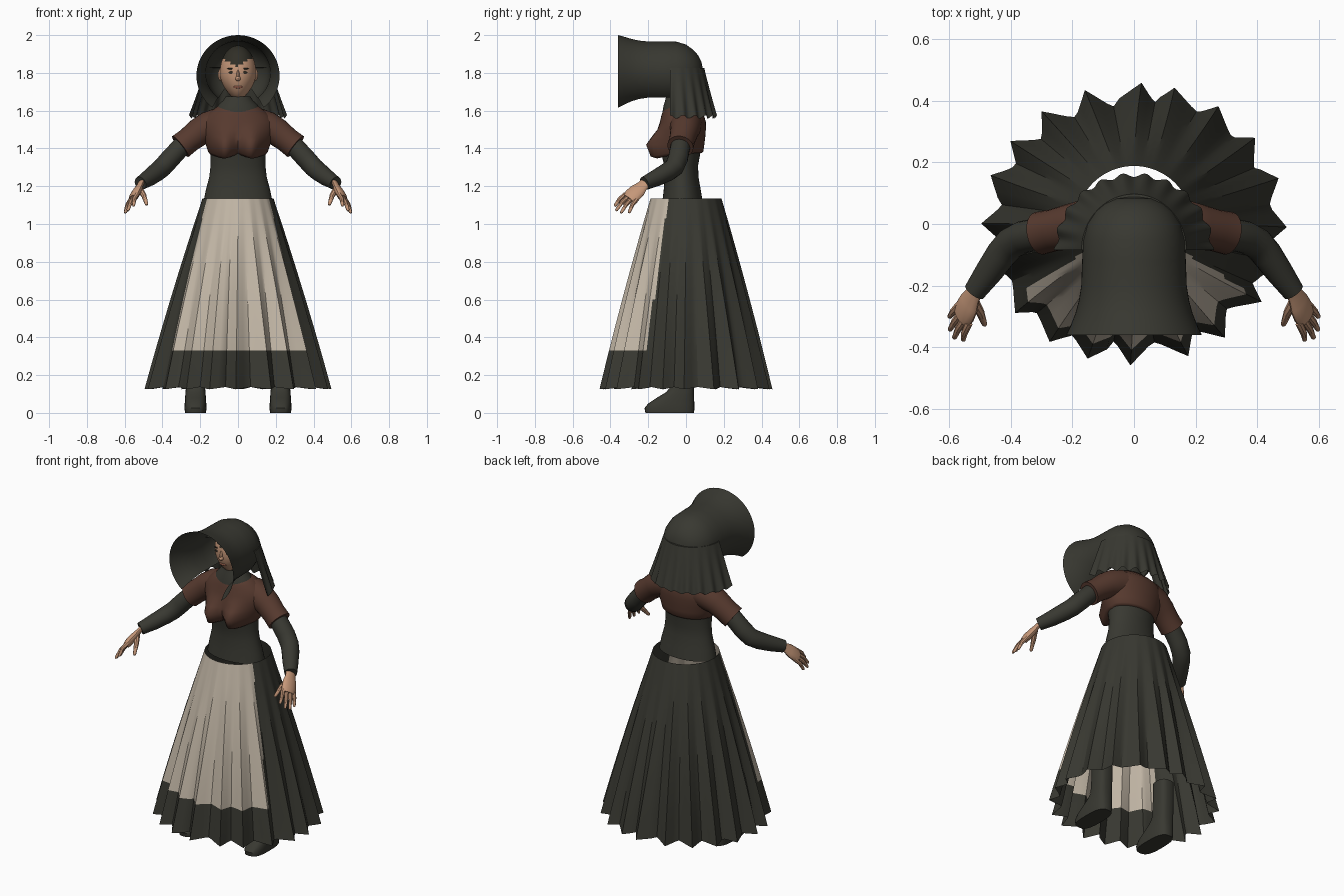
import bpy, bmesh, math, random
from mathutils import Vector
from math import sin, cos, pi, radians

if "Cube" in bpy.data.objects:
    bpy.data.objects.remove(bpy.data.objects["Cube"])

random.seed(4)


def material(name, rgb):
    m = bpy.data.materials.new(name)
    m.diffuse_color = (*rgb, 1)
    m.use_nodes = True
    m.node_tree.nodes["Principled BSDF"].inputs["Base Color"].default_value = m.diffuse_color
    return m


DARK = material("dark olive cloth", (0.040, 0.040, 0.031))
BROWN = material("brown cloth", (0.095, 0.042, 0.028))
APRON = material("cream linen", (0.54, 0.47, 0.38))
SKIN = material("skin", (0.56, 0.31, 0.19))
HAIR = material("dark hair", (0.03, 0.028, 0.02))
LIPS = material("lips", (0.30, 0.11, 0.07))


def finish(name, bm, mats, angle=40, recalc=True):
    if recalc:
        bmesh.ops.recalc_face_normals(bm, faces=bm.faces)
    me = bpy.data.meshes.new(name)
    bm.to_mesh(me)
    bm.free()
    ob = bpy.data.objects.new(name, me)
    bpy.context.collection.objects.link(ob)
    for m in mats:
        me.materials.append(m)
    bpy.ops.object.select_all(action='DESELECT')
    ob.select_set(True)
    bpy.context.view_layer.objects.active = ob
    bpy.ops.object.shade_smooth_by_angle(angle=radians(angle))
    return ob


def loft(name, rings, mats, closed=True, caps=True, angle=40, rule=None):
    """Skin a stack of point rings; rule(centre) picks a material index."""
    bm = bmesh.new()
    vs = [[bm.verts.new(p) for p in r] for r in rings]
    n = len(vs[0])
    for a, b in zip(vs, vs[1:]):
        for i in range(n if closed else n - 1):
            j = (i + 1) % n
            bm.faces.new((a[i], a[j], b[j], b[i]))
    if caps and closed:
        bm.faces.new(vs[0])
        bm.faces.new(vs[-1])
    if rule:
        for f in bm.faces:
            f.material_index = rule(f.calc_center_median())
    return finish(name, bm, mats, angle)


def spow(v, e):
    return math.copysign(abs(v) ** e, v)


def section(z, rx, yf, yb, cx=0, n=40, e=1.0):
    """Horizontal oval from front yf to back yb."""
    c, r = (yf + yb) / 2, (yb - yf) / 2
    return [Vector((cx + rx * spow(cos(2 * pi * i / n), e),
                    c + r * spow(sin(2 * pi * i / n), e), z)) for i in range(n)]


def tube(name, pts, mat, n=14, flat=None, amount=1.0, tip=False):
    """Round limb through (x, y, z, radius), optionally flattened along a vector."""
    P = [Vector(p[:3]) for p in pts]
    R = [p[3] for p in pts]
    if tip:
        d = (P[-1] - P[-2]).normalized()
        P.append(P[-1] + d * R[-1] * 0.7)
        R.append(R[-1] * 0.5)
    rings = []
    for i, p in enumerate(P):
        d = (P[min(i + 1, len(P) - 1)] - P[max(i - 1, 0)]).normalized()
        u = d.cross(flat or Vector((0, 1, 0.2))).normalized()
        v = d.cross(u)
        rings.append([p + u * R[i] * cos(2 * pi * k / n) + v * R[i] * amount * sin(2 * pi * k / n)
                      for k in range(n)])
    return loft(name, rings, [mat])


# Pleated skirt with the apron as a front panel
PLEATS, SUB = 20, 8
N = PLEATS * SUB
jit = [random.uniform(0.75, 1.2) for _ in range(PLEATS)]
lean = [random.uniform(-0.12, 0.12) for _ in range(PLEATS)]
rings = []
for z in (0.125, 0.19, 0.26, 0.33, 0.45, 0.6, 0.75, 0.9, 1.03, 1.135):
    t = (1.135 - z) / 1.01
    grow = t + 0.10 * t * (1 - t)
    ring = []
    for i in range(N):
        th = 2 * pi * i / N
        k = int(((i + SUB // 2) // SUB) % PLEATS)
        off = ((i + SUB // 2) % SUB) / SUB - 0.5
        w = 1 - 2 * abs(off)
        amp = 0.062 * t ** 1.2 * jit[k] * (w ** 1.3 - 1)
        a = th + lean[k] * w * t * 0.5
        hem = 0.012 * (1 - w) if z < 0.15 else 0
        ring.append(Vector(((0.188 + 0.307 * grow + amp) * cos(a),
                            (0.188 + 0.270 * grow + amp) * sin(a), z + hem)))
    rings.append(ring)


def apron_rule(c):
    return 1 if c.z > 0.33 and abs(math.atan2(c.x, -c.y)) < radians(60) else 0


loft("pleated_skirt", rings, [DARK, APRON], caps=False, angle=28, rule=apron_rule)

# Fitted bodice
loft("bodice", [section(*s) for s in (
    (1.12, 0.182, -0.125, 0.088), (1.18, 0.170, -0.118, 0.078), (1.25, 0.152, -0.112, 0.066),
    (1.31, 0.145, -0.115, 0.064), (1.37, 0.146, -0.13, 0.075), (1.43, 0.15, -0.14, 0.08))], [DARK])

# Brown shawl, shaped over the bust
rings = []
for s in ((1.375, 0.146, -0.105, 0.083), (1.385, 0.158, -0.125, 0.092), (1.42, 0.170, -0.14, 0.097),
          (1.46, 0.185, -0.145, 0.102), (1.50, 0.195, -0.145, 0.105), (1.54, 0.195, -0.138, 0.105),
          (1.575, 0.17, -0.13, 0.095), (1.60, 0.14, -0.122, 0.07), (1.625, 0.105, -0.112, 0.04)):
    ring = section(*s, n=56)
    for p in ring:
        if p.y < 0:
            lobe = math.exp(-((abs(p.x) - 0.075) / 0.06) ** 2)
            p.y -= 0.085 * lobe * math.exp(-((p.z - 1.41) / 0.065) ** 2)
            if p.z < 1.40:
                p.z -= 0.028 * lobe
    rings.append(ring)
loft("shawl", rings, [BROWN], angle=60)

# Sleeves, arms and hands on both sides
spread = Vector((0.4, 0.85, -0.35))
for side, sx in (("right", 1), ("left", -1)):
    def m(pts):
        return [(p[0] * sx, *p[1:]) for p in pts]
    tube("shawl_sleeve_" + side, m([(0.10, 0.0, 1.53, 0.085), (0.16, -0.003, 1.512, 0.082),
         (0.21, -0.01, 1.485, 0.074), (0.26, -0.02, 1.445, 0.068), (0.305, -0.03, 1.41, 0.07)]),
         BROWN, 24)
    tube("arm_" + side, m([(0.2, 0.0, 1.49, 0.05), (0.30, -0.03, 1.41, 0.052),
         (0.36, -0.043, 1.345, 0.053), (0.40, -0.063, 1.30, 0.052), (0.43, -0.098, 1.275, 0.05),
         (0.47, -0.155, 1.245, 0.045), (0.517, -0.22, 1.215, 0.036)]), DARK, 20)
    nrm = spread.cross(Vector((0.06, -0.11, -0.13))).normalized()
    nrm = Vector((nrm.x * sx, nrm.y, nrm.z))
    tube("palm_" + side, m([(0.51, -0.21, 1.222, 0.03), (0.522, -0.232, 1.20, 0.033),
         (0.533, -0.255, 1.178, 0.044), (0.548, -0.285, 1.15, 0.047), (0.557, -0.303, 1.132, 0.04)]),
         SKIN, 16, nrm, 0.48)
    tips = ((0.553, -0.375, 1.098), (0.582, -0.368, 1.074), (0.596, -0.342, 1.062), (0.597, -0.30, 1.063))
    for i, tip in enumerate(tips):
        k = Vector((0.55, -0.29, 1.145)) + spread * (-0.036 + 0.024 * i)
        mid = k.lerp(Vector(tip), 0.5) + Vector((0.005, -0.004, 0.004))
        tube(f"finger_{i + 1}_{side}", m([(*k, 0.013), (*mid, 0.0115), (*tip, 0.008)]),
             SKIN, 8, tip=True)
    tube("thumb_" + side, m([(0.522, -0.245, 1.188, 0.018), (0.498, -0.287, 1.15, 0.014),
         (0.484, -0.325, 1.105, 0.009)]), SKIN, 8, tip=True)

    # Boots
    cx = 0.225 * sx
    loft("boot_" + side, [section(*s, cx=cx, n=28, e=0.7) for s in (
        (0.0, 0.056, -0.215, 0.042), (0.025, 0.058, -0.22, 0.045), (0.05, 0.057, -0.20, 0.044),
        (0.08, 0.055, -0.155, 0.043), (0.11, 0.053, -0.105, 0.042), (0.14, 0.05, -0.08, 0.042),
        (0.24, 0.05, -0.07, 0.045), (0.36, 0.05, -0.065, 0.045))], [DARK])

# High collar
loft("collar", [section(*s) for s in (
    (1.59, 0.125, -0.125, 0.05), (1.63, 0.104, -0.118, 0.035), (1.655, 0.078, -0.11, 0.02),
    (1.675, 0.066, -0.105, 0.015))], [DARK])


# Head with painted hairline
def head_point(p):
    q = Vector(p)
    low = max(0.0, -q.z)
    q.x *= 0.096 * (1 - 0.38 * low ** 2)
    q.y *= 0.115
    q.z *= 0.145
    return q + Vector((0, -0.05, 1.80))


bm = bmesh.new()
bmesh.ops.create_uvsphere(bm, u_segments=40, v_segments=30, radius=1)
for v in bm.verts:
    v.co = head_point(v.co)
for f in bm.faces:
    c = f.calc_center_median()
    if c.z > 1.832 + 0.55 * abs(c.x + 0.01) or c.y > -0.02:
        f.material_index = 1
finish("head", bm, [SKIN, HAIR])


def blob(name, loc, size, mat):
    b = bmesh.new()
    bmesh.ops.create_uvsphere(b, u_segments=12, v_segments=8, radius=1)
    for v in b.verts:
        v.co = Vector(loc) + Vector(a * s for a, s in zip(v.co, size))
    finish(name, b, [mat])


def face_y(x, z):
    w = (z - 1.80) / 0.145
    xx = x / (0.096 * (1 - 0.38 * max(0, -w) ** 2))
    return -0.05 - 0.115 * math.sqrt(max(0, 1 - w * w - xx * xx))


# Facial features
for side, sx in (("right", 1), ("left", -1)):
    x = 0.037 * sx
    blob("eye_" + side, (x, face_y(x, 1.803), 1.803), (0.014, 0.004, 0.006), HAIR)
    blob("brow_" + side, (x, face_y(x, 1.822), 1.822), (0.02, 0.004, 0.004), HAIR)
    blob("ear_" + side, (0.094 * sx, -0.04, 1.79), (0.012, 0.02, 0.032), SKIN)
blob("nose", (0, face_y(0, 1.77), 1.77), (0.014, 0.02, 0.014), SKIN)
blob("nose_bridge", (0, face_y(0, 1.79), 1.79), (0.008, 0.012, 0.025), SKIN)
blob("mouth", (0, face_y(0, 1.725), 1.725), (0.026, 0.005, 0.007), LIPS)

# Bonnet: flared brim running back into a rounded crown, open underneath
rings = []
for y, cz, rx, rz in ((-0.36, 1.785, 0.220, 0.215), (-0.33, 1.79, 0.206, 0.202),
                      (-0.29, 1.795, 0.190, 0.185), (-0.25, 1.798, 0.179, 0.173),
                      (-0.20, 1.80, 0.171, 0.166), (-0.12, 1.80, 0.168, 0.166),
                      (-0.05, 1.80, 0.165, 0.165), (0.0, 1.80, 0.152, 0.150),
                      (0.04, 1.80, 0.126, 0.121), (0.065, 1.80, 0.098, 0.092),
                      (0.082, 1.80, 0.062, 0.058), (0.092, 1.80, 0.004, 0.004)):
    a0 = radians(-52)
    rings.append([Vector((rx * cos(a0 + (pi - 2 * a0) * i / 48), y,
                          cz + rz * sin(a0 + (pi - 2 * a0) * i / 48))) for i in range(49)])
loft("bonnet", rings, [DARK], closed=False, angle=60)

# Gathered neck veil hanging from the back of the bonnet
rings = []
for k in range(8):
    t = k / 7
    ring = []
    for i in range(97):
        a = pi * i / 96
        wave = cos(a * 22) * 0.007 * t
        ring.append(Vector(((0.170 + 0.083 * t + wave) * cos(a),
                            -0.085 + (0.182 + 0.062 * t + wave) * sin(a),
                            1.825 - 0.258 * t + 0.009 * cos(a * 22) * t ** 4)))
    rings.append(ring)
top = [p.lerp(Vector((0, -0.06, 1.845)), 0.16) for p in rings[0]]
loft("neck_veil", [top] + rings, [DARK], closed=False, angle=50)
